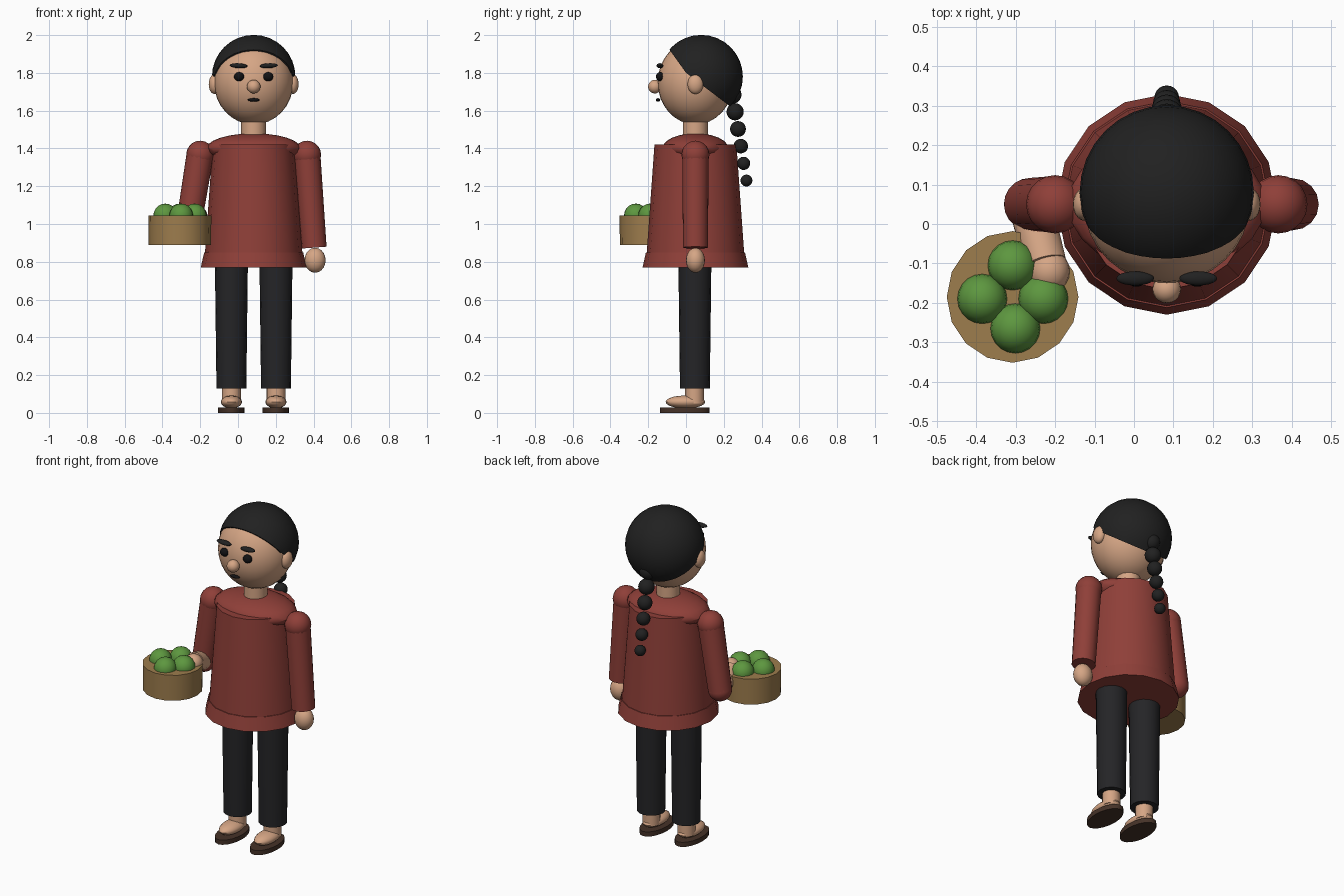
import bpy, bmesh
from math import radians
from mathutils import Vector, Matrix

cube = bpy.data.objects.get("Cube")
if cube:
    bpy.data.objects.remove(cube, do_unlink=True)


def material(name, r, g, b):
    m = bpy.data.materials.new(name)
    m.use_nodes = True
    m.diffuse_color = (r, g, b, 1)
    node = next(n for n in m.node_tree.nodes if n.type == 'BSDF_PRINCIPLED')
    node.inputs["Base Color"].default_value = (r, g, b, 1)
    node.inputs["Roughness"].default_value = 0.8
    return m


SKIN = material("warm skin", .67, .38, .235)
RED = material("brick red cloth", .275, .05, .04)
PANTS = material("charcoal cloth", .018, .018, .02)
HAIR = material("black hair", .015, .015, .015)
INK = material("face black", .006, .006, .007)
SOLE = material("dark brown leather", .06, .032, .021)
WICKER = material("tan wicker", .34, .205, .075)
FRUIT = material("green fruit", .11, .31, .05)

CX, CY = .083, .05  # body axis


def finish(name, bm, mat):
    mesh = bpy.data.meshes.new(name)
    bmesh.ops.recalc_face_normals(bm, faces=bm.faces)
    bm.to_mesh(mesh)
    bm.free()
    ob = bpy.data.objects.new(name, mesh)
    bpy.context.collection.objects.link(ob)
    mesh.materials.append(mat)
    bpy.ops.object.select_all(action='DESELECT')
    ob.select_set(True)
    bpy.context.view_layer.objects.active = ob
    bpy.ops.object.shade_smooth_by_angle(angle=radians(40))
    return ob


def ball(name, center, radii, mat, seg=20, cuts=(), tilt=0):
    """Ellipsoid, optionally trimmed by (point, normal) planes."""
    if not isinstance(radii, tuple):
        radii = (radii,) * 3
    bm = bmesh.new()
    bmesh.ops.create_uvsphere(bm, u_segments=seg, v_segments=seg // 2, radius=1)
    bm.transform(Matrix.Translation(center) @ Matrix.Rotation(tilt, 4, 'Y')
                 @ Matrix.Diagonal((*radii, 1)))
    for point, normal in cuts:
        geom = bm.verts[:] + bm.edges[:] + bm.faces[:]
        cut = bmesh.ops.bisect_plane(bm, geom=geom, plane_co=point,
                                     plane_no=normal, clear_inner=True)
        edges = [e for e in cut["geom_cut"] if isinstance(e, bmesh.types.BMEdge)]
        bmesh.ops.holes_fill(bm, edges=edges)
    return finish(name, bm, mat)


def tube(name, start, end, r1, r2, mat, seg=16, stretch_y=1):
    """Tapered cylinder running between two points."""
    a, b = Vector(start), Vector(end)
    axis = b - a
    turn = Vector((0, 0, 1)).rotation_difference(axis).to_matrix().to_4x4()
    bm = bmesh.new()
    bmesh.ops.create_cone(bm, cap_ends=True, segments=seg, radius1=r1,
                          radius2=r2, depth=axis.length)
    bm.transform(Matrix.Translation((a + b) / 2) @ turn
                 @ Matrix.Diagonal((1, stretch_y, 1, 1)))
    return finish(name, bm, mat)


# Head and hair
ball("head", (CX, CY, 1.75), (.21, .2, .223), SKIN, 32)
ball("hair_cap", (CX, .08, 1.78), .221, HAIR, 32,
     cuts=[((CX, 0, 1.8), (0, 1.4, 1)), ((CX, 0, 1.8), (0, .76, 1))])
tube("neck", (CX, CY, 1.44), (CX, CY, 1.56), .066, .066, SKIN)

# Face
ball("nose", (CX, -.165, 1.727), .036, SKIN)
ball("mouth", (CX, -.148, 1.657), (.032, .012, .009), INK)
for side, s in (("left", 1), ("right", -1)):
    ball(side + "_ear", (CX + s * .208, CY, 1.74), (.03, .042, .052), SKIN)
    ball(side + "_eye", (CX + s * .077, -.137, 1.78), (.027, .022, .024), INK)
    ball(side + "_eyebrow", (CX + s * .08, -.138, 1.838), (.048, .018, .013),
         HAIR, tilt=s * radians(-3))

# Braid shrinking as it hangs down the back
for i in range(6):
    ball(f"braid_knot_{i + 1}", (CX, .245 + i * .015, 1.685 - i * .091),
         .049 - i * .0035, HAIR)

# Tunic
tube("tunic_body", (CX, CY, .79), (CX, CY, 1.42), .262, .217, RED)
tube("tunic_hem", (CX, CY, .77), (CX, CY, .85), .28, .262, RED)
ball("tunic_yoke", (CX, CY, 1.4), (.25, .175, .08), RED, 24)

# Legs and sandals
for side, s in (("left", 1), ("right", -1)):
    x = CX + s * .118
    tube(side + "_trouser", (x, CY - .003, .13), (x, CY - .003, .85), .079, .088, PANTS)
    tube(side + "_ankle", (x, .045, .05), (x, .045, .15), .05, .05, SKIN)
    ball(side + "_foot", (x, -.003, .058), (.056, .105, .034), SKIN)
    tube(side + "_sole", (x, -.007, 0), (x, -.007, .028), .07, .07, SOLE,
         seg=20, stretch_y=1.88)
    ball(side + "_shoulder", (CX + s * .283, CY, 1.367), .074, RED)

# Hanging left arm
tube("left_sleeve", (.366, CY, 1.37), (.403, CY, .875), .07, .066, RED)
ball("left_hand", (.408, CY, .808), (.056, .05, .066), SKIN)

# Bent right arm reaching to the basket
elbow = (-.263, CY, .985)
tube("right_sleeve", (-.2, CY, 1.37), elbow, .072, .067, RED)
ball("right_elbow", elbow, .067, RED)
tube("right_forearm", elbow, (-.225, -.1, 1.04), .056, .054, SKIN)
ball("right_hand", (-.215, -.12, 1.045), (.052, .055, .05), SKIN)

# Basket of fruit
BX, BY = -.308, -.185
tube("basket", (BX, BY, .89), (BX, BY, 1.045), .165, .167, WICKER)
for i, (dx, dy) in enumerate(((0, .08), (-.077, -.005), (.078, -.005), (.007, -.08))):
    ball(f"fruit_{i + 1}", (BX + dx, BY + dy, 1.045), .063, FRUIT)
